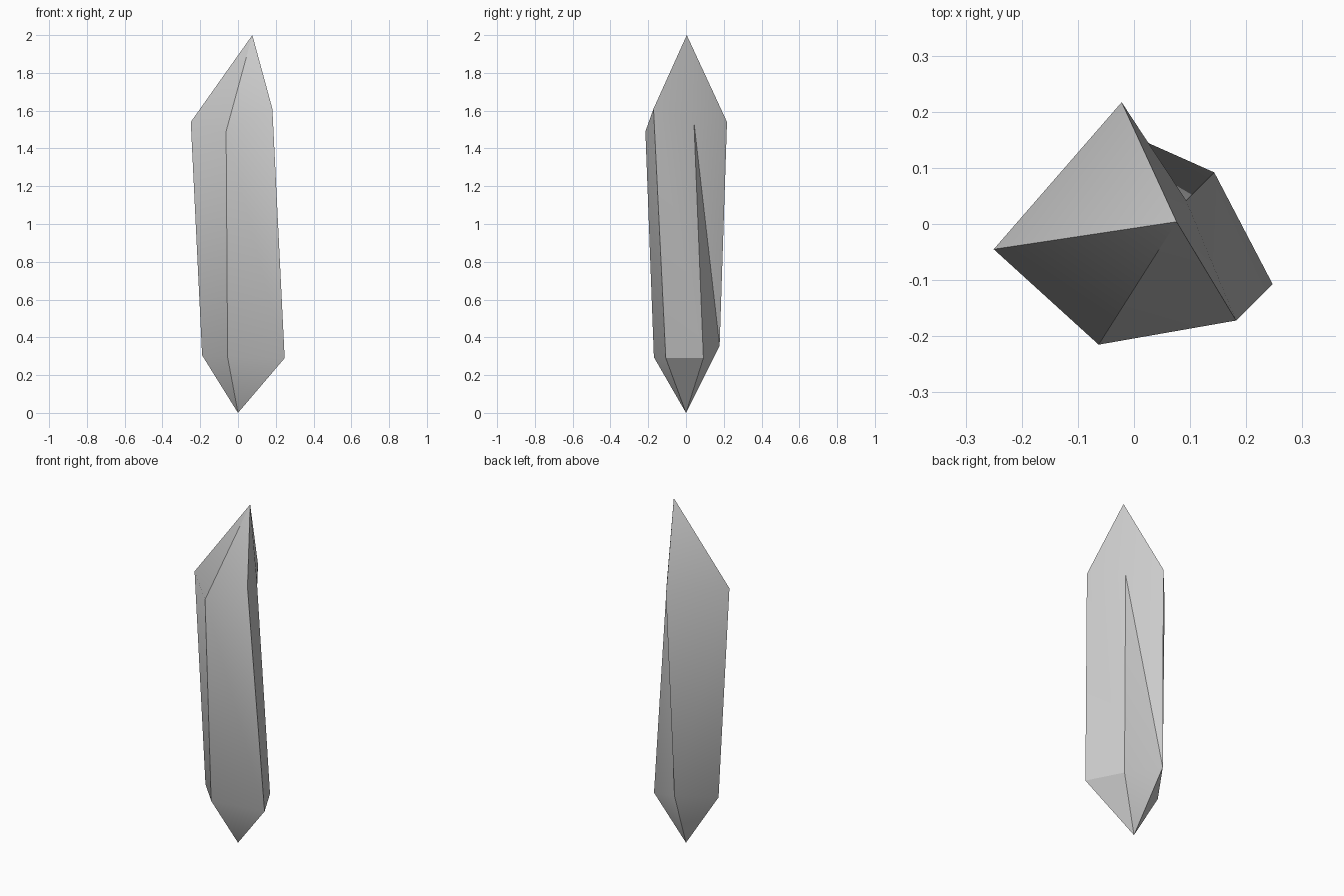
import bpy
import bmesh
import math

cube = bpy.data.objects.get("Cube")
if cube:
    bpy.data.objects.remove(cube, do_unlink=True)

# Single stone colour
stone = bpy.data.materials.new("pale_grey_stone")
stone.use_nodes = True
colour = (0.6, 0.6, 0.6, 1)
stone.diffuse_color = colour
stone.node_tree.nodes["Principled BSDF"].inputs["Base Color"].default_value = colour

# Irregular five-sided cross-sections, matching corner for corner
shoulder = [(-0.25, -0.045, 1.54), (-0.063, -0.215, 1.49), (0.182, -0.172, 1.61),
            (0.093, 0.042, 1.54), (-0.022, 0.217, 1.54)]
base = [(-0.19, -0.03, 0.305), (-0.055, -0.17, 0.295), (0.247, -0.107, 0.29),
        (0.143, 0.092, 0.29), (-0.05, 0.178, 0.355)]

bm = bmesh.new()
tip = bm.verts.new((0.076, 0.004, 2))
foot = bm.verts.new((0, 0, 0))
upper = [bm.verts.new(p) for p in shoulder]
lower = [bm.verts.new(p) for p in base]

for i in range(len(upper)):
    j = (i + 1) % len(upper)
    # Pointed cap and pointed root
    bm.faces.new((upper[i], upper[j], tip))
    bm.faces.new((lower[j], lower[i], foot))
    # Twisted side facet, split along its ridge
    if i == 4:
        bm.faces.new((lower[i], lower[j], upper[j]))
        bm.faces.new((lower[i], upper[j], upper[i]))
    else:
        bm.faces.new((lower[i], lower[j], upper[i]))
        bm.faces.new((lower[j], upper[j], upper[i]))

bmesh.ops.recalc_face_normals(bm, faces=bm.faces)
mesh = bpy.data.meshes.new("crystal_shard")
bm.to_mesh(mesh)
bm.free()
mesh.materials.append(stone)

shard = bpy.data.objects.new("crystal_shard", mesh)
bpy.context.collection.objects.link(shard)

# Soften only the shallow folds
bpy.ops.object.select_all(action="DESELECT")
shard.select_set(True)
bpy.context.view_layer.objects.active = shard
bpy.ops.object.shade_smooth_by_angle(angle=math.radians(30))
